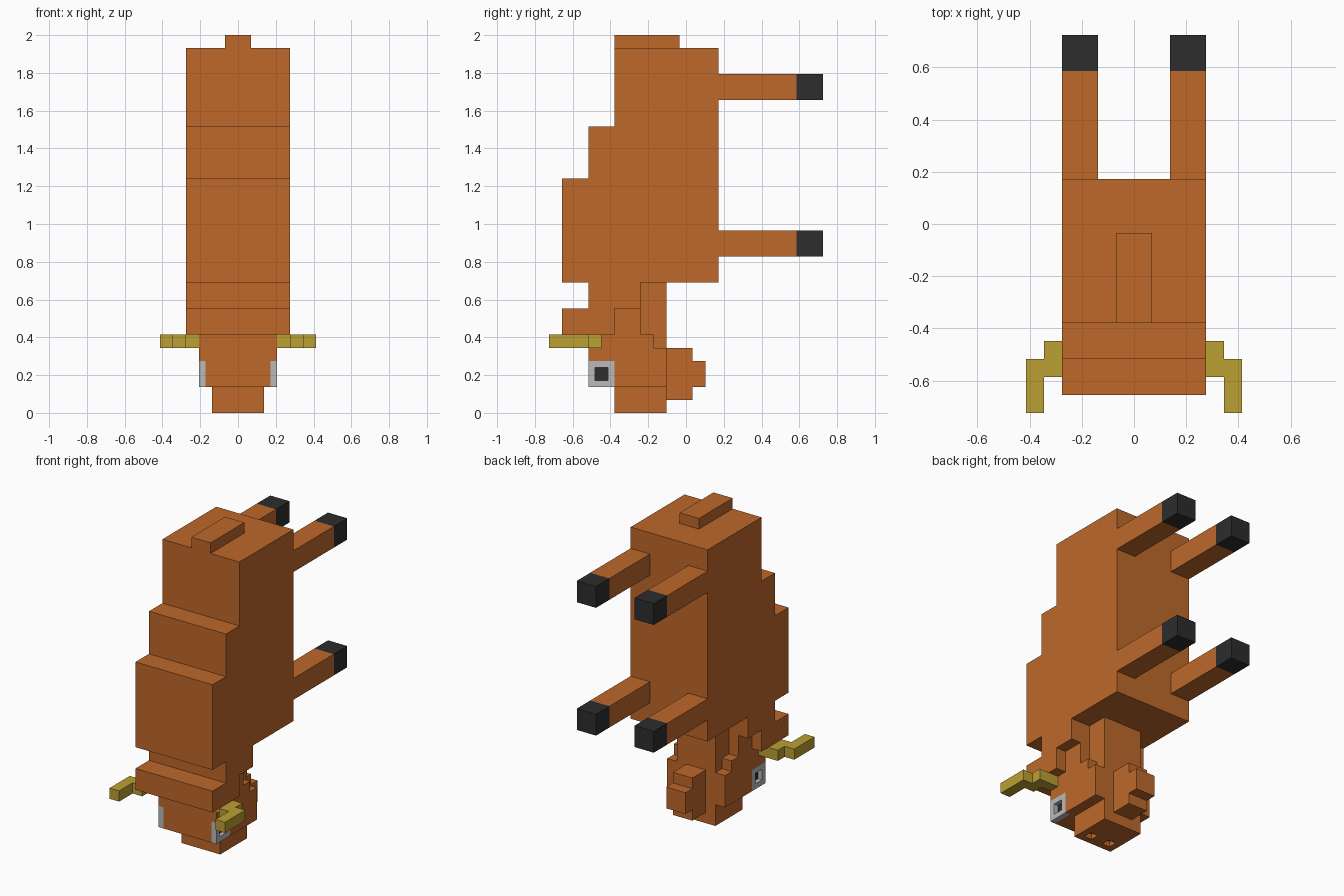
import bpy
import bmesh

if "Cube" in bpy.data.objects:
    bpy.data.objects.remove(bpy.data.objects["Cube"])

U = 2 / 29  # one block


def material(name, color):
    m = bpy.data.materials.new(name)
    m.use_nodes = True
    m.diffuse_color = (*color, 1)
    bsdf = m.node_tree.nodes["Principled BSDF"]
    bsdf.inputs["Base Color"].default_value = (*color, 1)
    bsdf.inputs["Roughness"].default_value = 0.9
    return m


BROWN = material("brown hide", (0.515, 0.139, 0.024))
BLACK = material("black", (0.026, 0.026, 0.026))
HORN = material("yellow horn", (0.5, 0.35, 0.033))
GREY = material("light grey", (0.49, 0.49, 0.49))


def prism(name, mat, profile, x0, x1):
    """Extrude a (y, z) profile from x0 to x1, all in blocks."""
    bm = bmesh.new()
    face = bm.faces.new([bm.verts.new((x0 * U, y * U, z * U)) for y, z in profile])
    new = bmesh.ops.extrude_face_region(bm, geom=[face])["geom"]
    verts = [v for v in new if isinstance(v, bmesh.types.BMVert)]
    bmesh.ops.translate(bm, verts=verts, vec=((x1 - x0) * U, 0, 0))
    bmesh.ops.recalc_face_normals(bm, faces=bm.faces)
    mesh = bpy.data.meshes.new(name)
    bm.to_mesh(mesh)
    bm.free()
    mesh.materials.append(mat)
    ob = bpy.data.objects.new(name, mesh)
    bpy.context.collection.objects.link(ob)
    return ob


def box(name, mat, x, y, z):
    return prism(name, mat, [(y[0], z[0]), (y[1], z[0]), (y[1], z[1]), (y[0], z[1])], *x)


def pair(name, mat, x, y, z):
    """A box on the left (+x) and its mirror on the right."""
    box("left_" + name, mat, x, y, z)
    box("right_" + name, mat, (-x[1], -x[0]), y, z)


# Torso with stepped shoulder hump, and tail
prism("torso", BROWN, [(-9.5, 10), (2.5, 10), (2.5, 28), (-5.5, 28), (-5.5, 22),
                       (-7.5, 22), (-7.5, 18), (-9.5, 18)], -4, 4)
box("tail", BROWN, (-1, 1), (-5.5, -0.5), (28, 29))

# Legs and hooves
for label, z in (("front", 12), ("rear", 24)):
    pair(label + "_leg", BROWN, (2, 4), (2.5, 8.5), (z, z + 2))
    pair(label + "_hoof", BLACK, (2, 4), (8.5, 10.5), (z, z + 2))

# Neck mane and throat
prism("mane", BROWN, [(-9.5, 6), (-5.5, 6), (-5.5, 8), (-3.5, 8), (-3.5, 10),
                      (-7.5, 10), (-7.5, 8), (-9.5, 8)], -4, 4)
box("throat", BROWN, (-2, 2), (-3.5, -1.5), (5, 10))

# Head, notched at the brow corner for the eyes
prism("head", BROWN, [(-5.5, 2), (-1.5, 2), (-1.5, 5), (-2.5, 5), (-2.5, 6),
                      (-3.5, 6), (-3.5, 8), (-5.5, 8), (-5.5, 6), (-7.5, 6),
                      (-7.5, 4), (-5.5, 4)], -3, 3)
box("brow", BROWN, (-2.5, 2.5), (-7.5, -5.5), (2, 4))

# Eye frames around recessed pupils
pair("eye_lower", GREY, (2.5, 3), (-7.5, -5.5), (2, 2.5))
pair("eye_upper", GREY, (2.5, 3), (-7.5, -5.5), (3.5, 4))
pair("eye_front", GREY, (2.5, 3), (-7.5, -7), (2.5, 3.5))
pair("eye_back", GREY, (2.5, 3), (-6, -5.5), (2.5, 3.5))
pair("pupil", BLACK, (2.5, 2.6), (-7, -6), (2.5, 3.5))

# Snout with two nostril pits
snout = box("snout", BROWN, (-2, 2), (-5.5, -1.5), (0, 2))
for side in (-1, 1):
    pit = box("nostril_cutter", BROWN, (side - 0.4, side + 0.4), (-4.9, -4.1), (-1, 0.5))
    mod = snout.modifiers.new("nostril", "BOOLEAN")
    mod.operation = "DIFFERENCE"
    mod.solver = "EXACT"
    mod.object = pit
    bpy.context.view_layer.objects.active = snout
    bpy.ops.object.modifier_apply(modifier=mod.name)
    bpy.data.objects.remove(pit)

# Beard under the jaw
box("beard", BROWN, (-1, 1), (-1.5, 0.5), (1, 5))
box("beard_tip", BROWN, (-1, 1), (0.5, 1.5), (2, 4))

# Stepped horns
pair("horn_root", HORN, (3, 4), (-7.5, -6.5), (5, 6))
pair("horn_middle", HORN, (4, 5), (-8.5, -6.5), (5, 6))
pair("horn_tip", HORN, (5, 6), (-10.5, -7.5), (5, 6))
